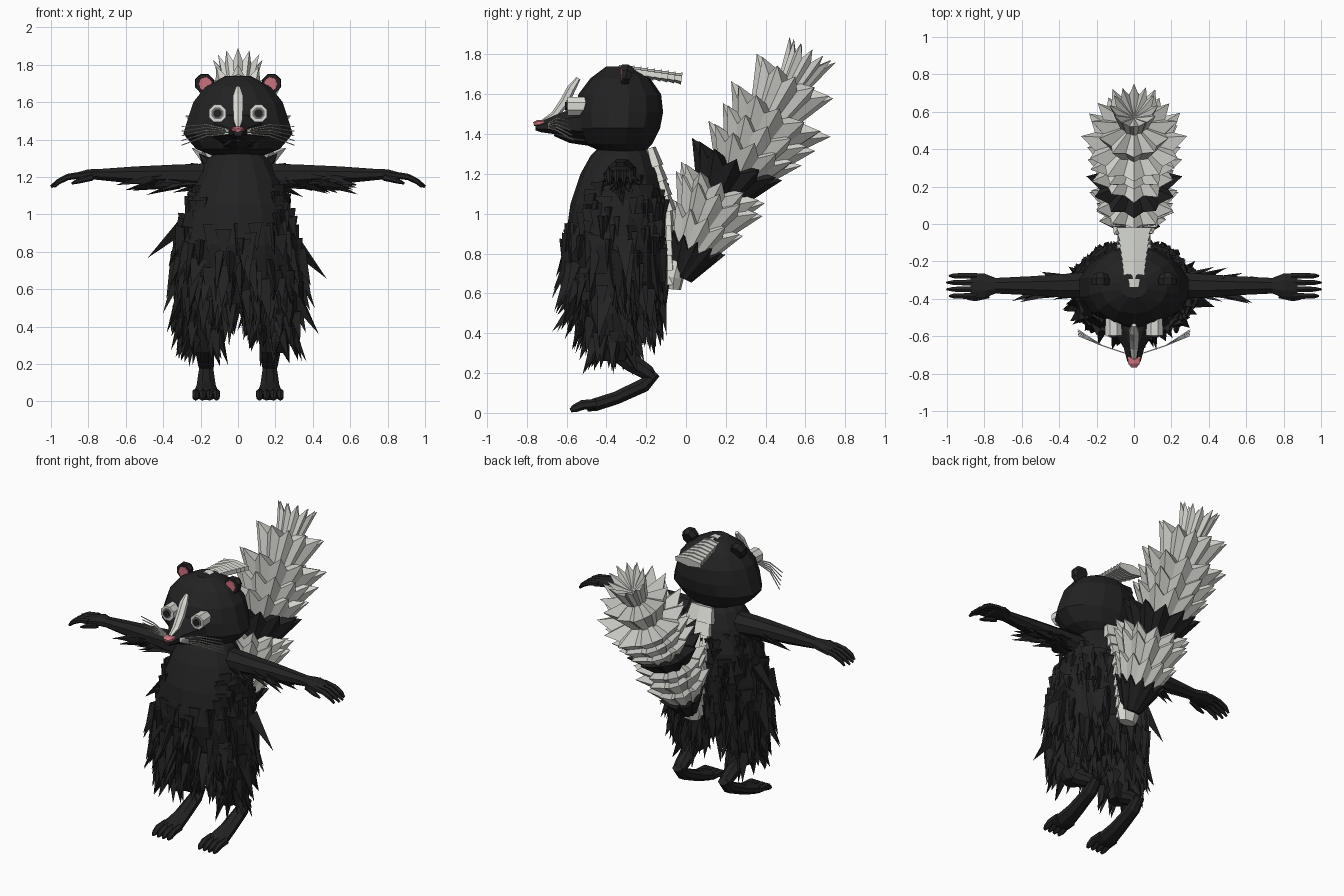
import bpy, bmesh, math, random
from mathutils import Vector as V

random.seed(4)
cube = bpy.data.objects.get("Cube")
if cube:
    bpy.data.objects.remove(cube)


def material(name, r, g, b):
    m = bpy.data.materials.new(name)
    m.use_nodes = True
    m.diffuse_color = (r, g, b, 1)
    m.node_tree.nodes["Principled BSDF"].inputs["Base Color"].default_value = (r, g, b, 1)
    return m


BLACK = material("black fur", .016, .016, .016)
WHITE = material("white fur", .7, .71, .66)
PINK = material("pink skin", .6, .17, .2)
GREY = material("grey iris", .16, .17, .17)


def finish(bm, name, mat, mirror=False):
    bmesh.ops.recalc_face_normals(bm, faces=bm.faces)
    me = bpy.data.meshes.new(name)
    bm.to_mesh(me)
    bm.free()
    me.materials.append(mat)
    ob = bpy.data.objects.new(name, me)
    bpy.context.collection.objects.link(ob)
    if mirror:
        ob.modifiers.new("mirror", 'MIRROR').use_mirror_merge = False
    return ob


def tube(bm, pts, n=8, axis=None, ref=(0, 0, 1)):
    """Capped loft through rings (x, y, z, half width, half height)."""
    c = [V(p[:3]) for p in pts]
    rings = []
    for i, p in enumerate(pts):
        d = V(axis) if axis else c[min(i + 1, len(c) - 1)] - c[max(i - 1, 0)]
        side = d.cross(V(ref)).normalized()
        up = side.cross(d).normalized()
        ang = [(k + .5) * math.tau / n for k in range(n)]
        rings.append([bm.verts.new(c[i] + side * p[3] * math.cos(a) + up * p[4] * math.sin(a)) for a in ang])
    for r, s in zip(rings, rings[1:]):
        for k in range(n):
            bm.faces.new((r[k], r[(k + 1) % n], s[(k + 1) % n], s[k]))
    bm.faces.new(rings[0])
    bm.faces.new(rings[-1])


def part(name, mat, pts, n=8, mirror=False, **kw):
    bm = bmesh.new()
    tube(bm, pts, n, **kw)
    return finish(bm, name, mat, mirror)


def stack(name, profile, n):
    """Upright body from (z, half width, front y, back y)."""
    return part(name, BLACK, [(0, (f + b) / 2, z, w, (b - f) / 2) for z, w, f, b in profile],
                n, axis=(0, 0, 1), ref=(0, 1, 0))


def spike(bm, pos, d, length, width):
    pos, d = V(pos), V(d).normalized()
    u = d.orthogonal().normalized()
    w = d.cross(u)
    turn = random.random() * math.tau
    base = [bm.verts.new(pos + (u * math.cos(turn + k * math.tau / 3) + w * math.sin(turn + k * math.tau / 3)) * width)
            for k in range(3)]
    tip = bm.verts.new(pos + d * length)
    for k in range(3):
        bm.faces.new((base[k], base[(k + 1) % 3], tip))
    bm.faces.new(base)


def lerp_rows(rows, z):
    for a, b in zip(rows, rows[1:]):
        if b[0] <= z <= a[0]:
            t = (a[0] - z) / (a[0] - b[0])
            return [p + (q - p) * t for p, q in zip(a, b)]
    return rows[-1]


# Torso and head
torso = [(1.34, .12, -.43, -.21), (1.29, .17, -.48, -.17), (1.2, .22, -.53, -.13), (1.05, .28, -.58, -.1),
         (.84, .33, -.61, -.1), (.66, .33, -.57, -.11), (.52, .25, -.5, -.17)]
stack("torso", torso, 14)
stack("head", [(1.31, .13, -.42, -.21), (1.35, .23, -.51, -.17), (1.43, .3, -.55, -.13), (1.51, .275, -.56, -.115),
               (1.6, .245, -.54, -.125), (1.68, .18, -.48, -.18), (1.74, .07, -.4, -.27)], 14)

# Torso fur, lying down the body and flaring at the hips
bm = bmesh.new()
for i in range(300):
    a, z = random.random() * math.tau, random.uniform(.5, 1.2)
    if math.sin(a) < -.75 and z > .95:
        continue
    _, w, f, b = lerp_rows(torso, z)
    out = V((math.cos(a), math.sin(a), 0))
    pos = V((w * out.x * .95, (f + b) / 2 + (b - f) / 2 * out.y * .95, z))
    low = z < .85
    flare = random.uniform(.15, .5) if low else random.uniform(.1, .3)
    if out.y > .3:
        flare *= .5
    spike(bm, pos, out * flare - V((0, 0, 1)), random.uniform(.12, .26 if low else .18), random.uniform(.03, .055))
for x, y, z, dx, dy in ((.3, -.3, .85, .9, 0), (.3, -.4, .58, .6, -.2), (-.3, -.3, .95, -1, 0),
                        (.1, -.5, .6, .1, -.9), (-.15, -.5, .7, -.2, -.7)):
    spike(bm, (x, y, z), (dx, dy, -1), .26, .05)
finish(bm, "torso_fur", BLACK)

# Legs: furry thigh, bent shank, long foot and toes
thigh = [(.7, .17, -.36, .17, .2), (.5, .19, -.37, .14, .16), (.36, .2, -.36, .1, .11), (.26, .18, -.35, .06, .07)]
part("thighs", BLACK, [(x, y, z, w, d) for z, x, y, w, d in thigh], 9, True, axis=(0, 0, 1), ref=(0, 1, 0))
part("shanks", BLACK, [(.18, -.36, .34, .06, .07), (.175, -.27, .25, .05, .05), (.17, -.19, .2, .045, .04),
                       (.17, -.165, .18, .04, .025)], 8, True)
part("feet", BLACK, [(.17, -.15, .2, .035, .025), (.17, -.21, .14, .045, .038), (.17, -.35, .075, .055, .035),
                     (.17, -.46, .04, .07, .035), (.17, -.5, .03, .068, .025)], 8, True)
bm = bmesh.new()
for k in range(4):
    x = .115 + k * .037
    tube(bm, [(x, -.45, .045, .02, .025), (x, -.52, .04, .021, .025), (x, -.56, .022, .018, .02),
              (x, -.58, .012, .008, .01)], 6)
finish(bm, "toes", BLACK, True)
bm = bmesh.new()
for i in range(110):
    s, a, z = random.choice((1, -1)), random.random() * math.tau, random.uniform(.32, .66)
    _, x, y, w, d = lerp_rows(thigh, z)
    out = V((math.cos(a), math.sin(a), 0))
    spike(bm, (s * x + w * .9 * out.x, y + d * .9 * out.y, z), out * random.uniform(.1, .5) - V((0, 0, 1)),
          random.uniform(.1, .2), random.uniform(.03, .045))
finish(bm, "thigh_fur", BLACK)

# Arms, hands and fingers
part("arms", BLACK, [(.12, -.32, 1.2, .08, .08), (.35, -.33, 1.21, .07, .06), (.55, -.33, 1.21, .055, .05),
                     (.74, -.33, 1.213, .045, .032), (.8, -.33, 1.215, .07, .028), (.87, -.33, 1.2, .07, .022)], 8, True)
bm = bmesh.new()
for k in range(4):
    y, reach = -.385 + k * .036, .985 + (.015 if k in (1, 2) else 0)
    tube(bm, [(.84, y, 1.21, .018, .018), (.91, y, 1.2, .017, .017), (.96, y, 1.175, .015, .015),
              (reach, y, 1.147, .006, .008)], 6)
tube(bm, [(.78, -.38, 1.2, .02, .02), (.85, -.4, 1.18, .015, .015), (.89, -.4, 1.165, .006, .006)], 6)
finish(bm, "fingers", BLACK, True)
bm = bmesh.new()
for i in range(90):
    s, a, x = random.choice((1, -1)), random.random() * math.tau, random.uniform(.16, .52)
    out = V((0, math.cos(a), math.sin(a) - .3))
    up = .1 if out.z > 0 else .4
    spike(bm, V((s * x, -.33, 1.205)) + out * .035, V((s, 0, 0)) + out * random.uniform(.1, up),
          random.uniform(.1, .2), random.uniform(.025, .035))
finish(bm, "arm_fur", BLACK)

# Face: muzzle, nose, blaze, whiskers, eyes and ears
part("muzzle", BLACK, [(0, -.48, 1.45, .17, .1), (0, -.57, 1.45, .12, .085), (0, -.66, 1.445, .06, .05),
                       (0, -.73, 1.435, .04, .028), (0, -.755, 1.435, .025, .018)], 8)
part("chin", BLACK, [(0, -.48, 1.38, .1, .04), (0, -.58, 1.385, .07, .03), (0, -.66, 1.405, .03, .015)], 6)
part("nose", PINK, [(0, -.71, 1.458, .04, .012), (0, -.745, 1.455, .036, .016), (0, -.765, 1.45, .018, .01)], 6)
part("blaze", WHITE, [(0, -.72, 1.465, .012, .008), (0, -.66, 1.495, .026, .02), (0, -.61, 1.56, .03, .025),
                      (0, -.575, 1.63, .03, .022), (0, -.54, 1.68, .012, .012)], 6, ref=(0, -.6, 1))
bm = bmesh.new()
for k in range(5):
    z = 1.37 + k * .025
    tube(bm, [(.05, -.69, 1.43 + k * .006, .004, .004), (.17, -.65, 1.42 + k * .015, .004, .004),
              (.3, -.565 - k * .008, z, .003, .003)], 4)
finish(bm, "whiskers", WHITE, True)
for name, mat, y, w, depth in (("eyes", WHITE, -.595, .05, .09), ("irises", GREY, -.601, .034, .01),
                               ("pupils", BLACK, -.607, .023, .01)):
    part(name, mat, [(.11, y + depth, 1.54, w * .9, w), (.11, y, 1.54, w, w)], 8, True)
part("ears", BLACK, [(.18, -.275, 1.69, .04, .045), (.18, -.3, 1.7, .055, .055), (.18, -.325, 1.7, .05, .052)], 8, True)
part("inner_ears", PINK, [(.175, -.32, 1.697, .038, .04), (.175, -.33, 1.697, .036, .038)], 7, True)


# Overlapping white tufts down the head and back
def tufts(name, start, end, count, w0, w1, thick, ref):
    bm = bmesh.new()
    a, b = V(start), V(end)
    for i in range(count):
        p, q = a.lerp(b, i / count), a.lerp(b, (i + 1.25) / count)
        w = w0 + (w1 - w0) * i / count
        tube(bm, [(*p, w * .8, thick * .7), (*q, w, thick)], 6, ref=ref)
    finish(bm, name, WHITE)


tufts("head_stripe", (0, -.34, 1.725), (0, -.03, 1.68), 9, .06, .115, .03, (0, 0, 1))
tufts("upper_back_stripe", (0, -.18, 1.33), (0, -.09, 1.03), 4, .11, .1, .04, (0, 1, 0))
tufts("lower_back_stripe", (0, -.09, 1.03), (0, -.08, .66), 5, .1, .07, .03, (0, 1, 0))


# Tail: stacked jagged cups opening upwards
def tier(name, mat, y, z, r, tilt, length, neck, dip=.03, n=12):
    bm = bmesh.new()
    ax = V((0, math.sin(tilt), math.cos(tilt)))
    side, c = V((1, 0, 0)), V((0, y, z))
    up = ax.cross(side)
    base, rim = [], []
    for k in range(2 * n):
        o = side * math.cos(k * math.pi / n) + up * math.sin(k * math.pi / n)
        tip = k % 2 == 0
        base.append(bm.verts.new(c - ax * length + o * neck * (1 if tip else .85)))
        rim.append(bm.verts.new(c + o * r * (random.uniform(.94, 1.04) if tip else .76) - ax * (0 if tip else .06)))
    mid = bm.verts.new(c - ax * dip)
    for k in range(2 * n):
        j = (k + 1) % (2 * n)
        bm.faces.new((base[k], base[j], rim[j], rim[k]))
        bm.faces.new((rim[k], rim[j], mid))
    bm.faces.new(base)
    finish(bm, name, mat)


part("tail_root", WHITE, [(0, -.065, .62, .06, .04), (0, -.06, .68, .08, .05), (0, -.04, .76, .07, .05)],
     7, ref=(0, 1, 0))
tiers = [(BLACK, .06, .86, .16, .45, .2, .06), (WHITE, .11, .98, .21, .48, .22, .1),
         (WHITE, .17, 1.1, .24, .48, .22, .12), (WHITE, .18, 1.16, .24, .46, .2, .14),
         (BLACK, .255, 1.275, .25, .44, .2, .13), (WHITE, .345, 1.355, .255, .45, .2, .12),
         (WHITE, .41, 1.44, .26, .48, .22, .13), (WHITE, .47, 1.53, .285, .51, .25, .12),
         (WHITE, .55, 1.69, .225, .53, .24, .12), (WHITE, .635, 1.825, .13, .51, .24, .07)]
for i, (mat, *dims) in enumerate(tiers):
    tier(f"tail_tier_{i + 1}", mat, *dims, dip=.14 if i == 9 else .03)
